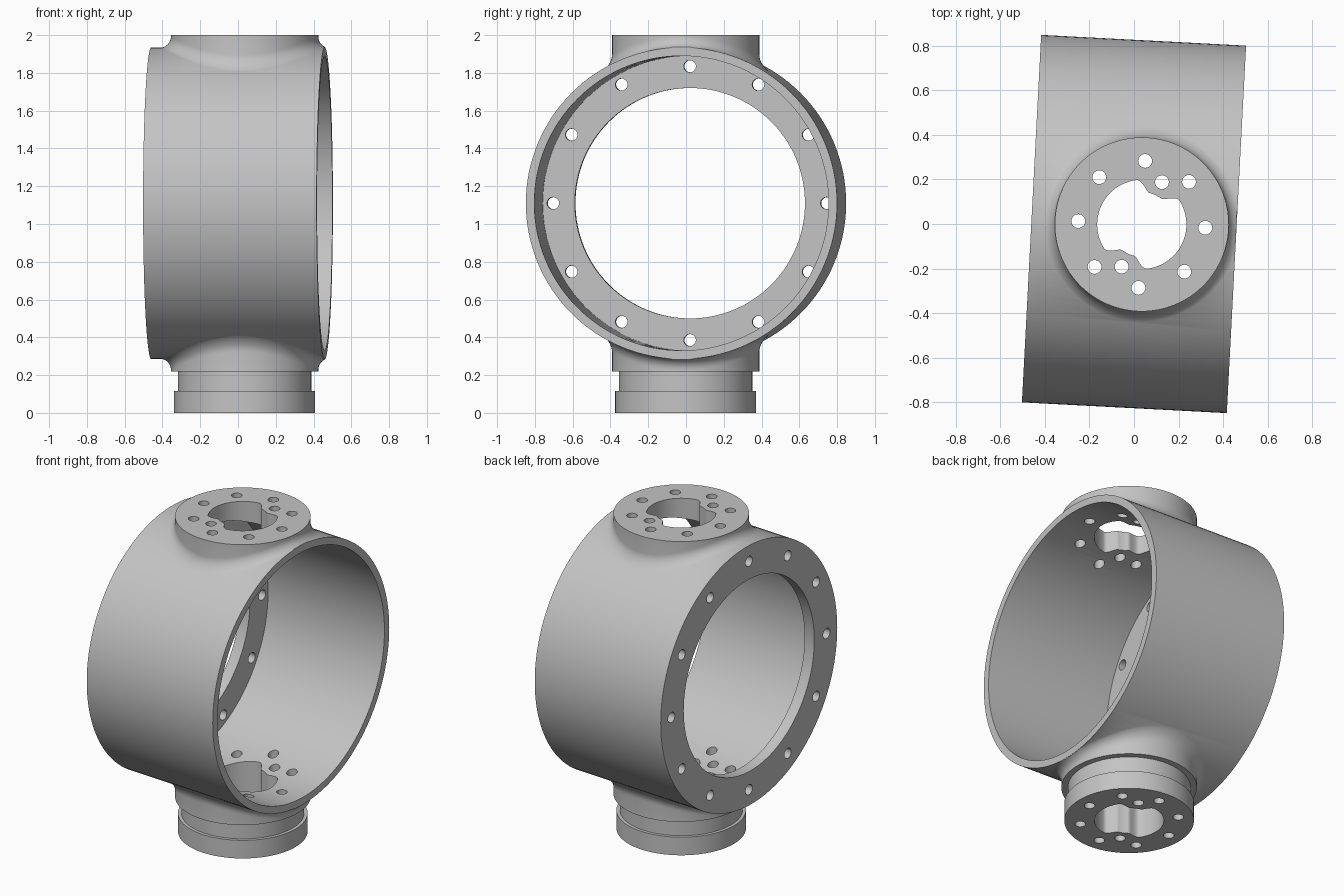
import bpy, bmesh, math
from mathutils import Matrix, Vector

if "Cube" in bpy.data.objects:
    bpy.data.objects.remove(bpy.data.objects["Cube"])

SEG = 128
OUTER, BORE, HALF = 0.825, 0.78, 0.46      # ring radius, bore radius, half width
NECK_X, NECK_R, FILLET = 0.035, 0.39, 0.06
STEPS = 8

grey = bpy.data.materials.new("machined grey")
grey.use_nodes = True
colour = (0.55, 0.55, 0.55, 1)
grey.diffuse_color = colour
grey.node_tree.nodes["Principled BSDF"].inputs["Base Color"].default_value = colour


def loft(bm, rows):
    """Closed solid skinned through rings of points, capped at both ends."""
    rings = [[bm.verts.new(p) for p in row] for row in rows]
    n = len(rings[0])
    faces = [bm.faces.new(rings[0]), bm.faces.new(rings[-1])]
    for a, b in zip(rings, rings[1:]):
        for i in range(n):
            j = (i + 1) % n
            faces.append(bm.faces.new((a[i], a[j], b[j], b[i])))
    bmesh.ops.recalc_face_normals(bm, faces=faces)


def angles(n):
    return [2 * math.pi * i / n for i in range(n)]


def lathe_x(bm, profile):
    """Turned solid about the x axis from (x, radius) pairs."""
    loft(bm, [[(x, r * math.cos(a), r * math.sin(a)) for a in angles(SEG)]
              for x, r in profile])


def rod(bm, start, end, radius):
    """Round pin between two points."""
    start, end = Vector(start), Vector(end)
    turn = (end - start).to_track_quat('Z', 'Y')
    ring = [turn @ Vector((radius * math.cos(a), radius * math.sin(a), 0))
            for a in angles(24)]
    loft(bm, [[p + start for p in ring], [p + end for p in ring]])


def neck(bm, side, collar):
    """Round boss that flares into the ring; collar holds (radius, height) pairs."""
    def circle(r, height):
        row = []
        for a in angles(SEG):
            x = min(NECK_X + r * math.cos(a), HALF - 0.001)
            y = r * math.sin(a)
            row.append((x, y, side * height(y)))
        return row

    rows = [circle(NECK_R + FILLET, lambda y: BORE / 2)]
    for i in range(STEPS + 1):
        t = i / STEPS * math.pi / 2
        r = NECK_R + FILLET * (1 - math.sin(t))
        lift = FILLET * (1 - math.cos(t)) - 0.002
        # the lift fades where the ring curves away
        rows.append(circle(r, lambda y: math.sqrt(OUTER ** 2 - y * y) + lift))
    rows += [circle(r, lambda y: h) for r, h in collar]
    loft(bm, rows)


def make(name, build):
    bm = bmesh.new()
    build(bm)
    mesh = bpy.data.meshes.new(name)
    bm.to_mesh(mesh)
    bm.free()
    obj = bpy.data.objects.new(name, mesh)
    bpy.context.collection.objects.link(obj)
    mesh.materials.append(grey)
    return obj


def combine(target, tool, operation):
    mod = target.modifiers.new(operation, 'BOOLEAN')
    mod.operation, mod.object, mod.solver = operation, tool, 'EXACT'
    bpy.context.view_layer.objects.active = target
    bpy.ops.object.modifier_apply(modifier=mod.name)
    bpy.data.objects.remove(tool)


def opening_radius(a):
    """Central opening with two opposed lobes pushed in around the small holes."""
    off = abs((math.degrees(a) - 67.5 + 90) % 180 - 90)
    t = max(0, min(1, (32 - off) / 20))
    return 0.2 - 0.055 * t * t * (3 - 2 * t)


def vertical_cuts(bm):
    def hole(r, a):
        x, y = NECK_X + r * math.cos(a), r * math.sin(a)
        rod(bm, (x, y, -1.3), (x, y, 1.3), 0.031)
    for a in angles(8):
        hole(0.285, a)
    for deg in (67.5, 247.5):
        hole(0.21, math.radians(deg))
    loft(bm, [[(NECK_X + opening_radius(a) * math.cos(a),
                opening_radius(a) * math.sin(a), z) for a in angles(SEG)]
              for z in (-1.3, 1.3)])


def flange_cuts(bm):
    for a in angles(12):
        y, z = 0.725 * math.cos(a), 0.725 * math.sin(a)
        rod(bm, (-0.6, y, z), (-0.3, y, z), 0.032)


# ring blank with upper and lower necks
housing = make("ring_housing", lambda bm: lathe_x(bm, [(-HALF, OUTER), (HALF, OUTER)]))
upper = make("upper_neck", lambda bm: neck(bm, 1, [(NECK_R, 0.89)]))
lower = make("lower_neck", lambda bm: neck(bm, -1, [
    (NECK_R, 0.89), (0.353, 0.89), (0.353, 0.995), (0.373, 0.995), (0.373, 1.11)]))
combine(housing, upper, 'UNION')
combine(housing, lower, 'UNION')

# bore leaving a bolted flange at one end, then all drilled holes
flange = -HALF + 0.07
bore = make("bore_cutter", lambda bm: lathe_x(bm, [
    (-0.7, 0.61), (flange, 0.61), (flange, BORE), (0.7, BORE)]))
combine(housing, bore, 'DIFFERENCE')
combine(housing, make("neck_hole_cutter", vertical_cuts), 'DIFFERENCE')
combine(housing, make("flange_hole_cutter", flange_cuts), 'DIFFERENCE')

# place with a slight turn about the vertical
housing.data.transform(Matrix.Translation((0, 0, 1.11)) @ Matrix.Rotation(math.radians(-3), 4, 'Z'))
bpy.ops.object.select_all(action='DESELECT')
housing.select_set(True)
bpy.context.view_layer.objects.active = housing
bpy.ops.object.shade_smooth_by_angle(angle=math.radians(30))
